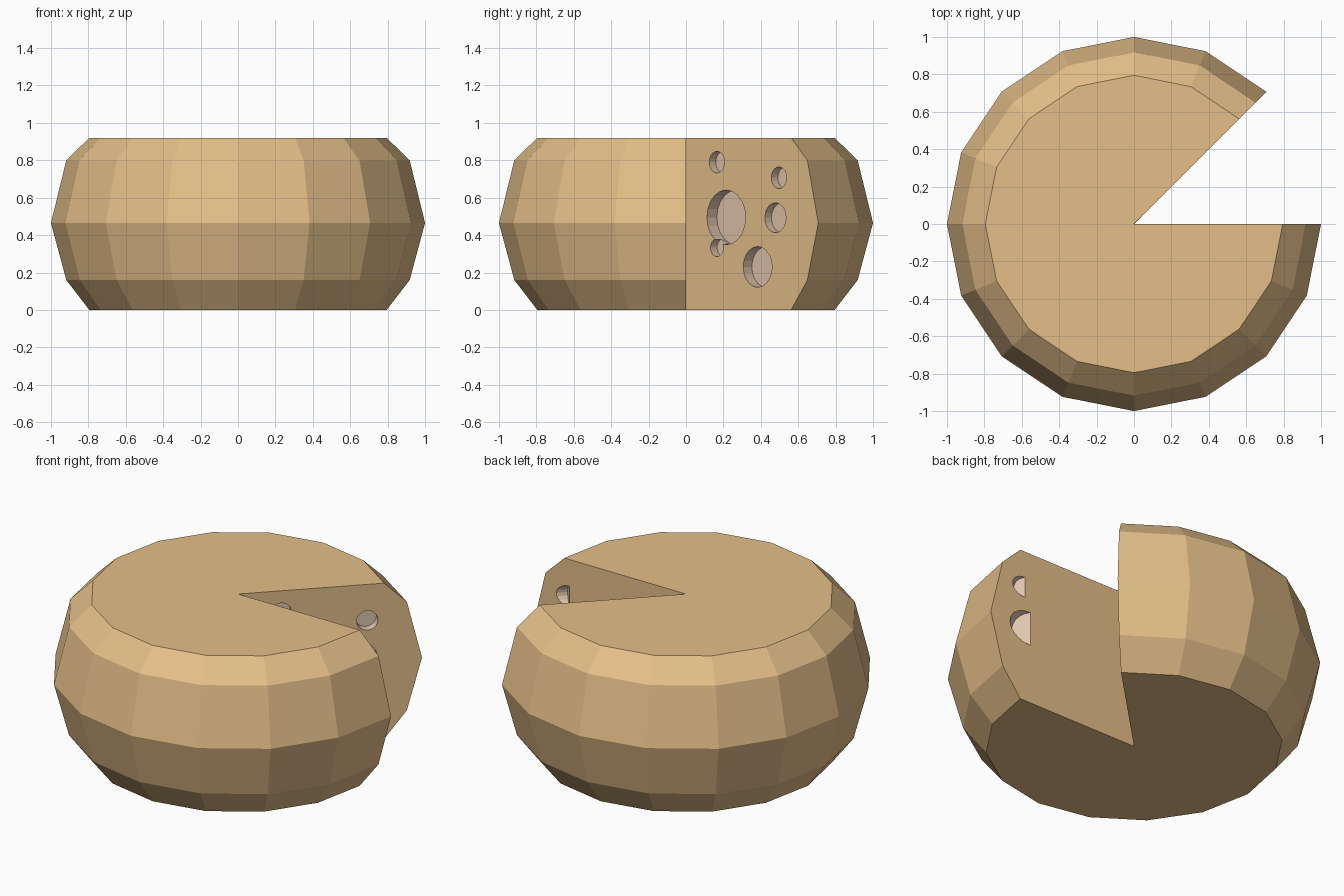
import bpy, bmesh
from math import cos, sin, pi
from mathutils import Matrix, Vector

if "Cube" in bpy.data.objects:
    bpy.data.objects.remove(bpy.data.objects["Cube"])

def material(name, color):
    m = bpy.data.materials.new(name)
    m.diffuse_color = color
    m.use_nodes = True
    m.node_tree.nodes["Principled BSDF"].inputs["Base Color"].default_value = m.diffuse_color
    return m

mats = [material("cheese", (0.78, 0.52, 0.25, 1)),
        material("hole_inside", (0.75, 0.56, 0.42, 1))]

def add_object(name, bm):
    bmesh.ops.recalc_face_normals(bm, faces=bm.faces)
    me = bpy.data.meshes.new(name)
    bm.to_mesh(me)
    bm.free()
    for m in mats:
        me.materials.append(m)
    ob = bpy.data.objects.new(name, me)
    bpy.context.collection.objects.link(ob)
    return ob

# Wheel: a 16-sided profile turned from 45 to 360 degrees, leaving the wedge open
profile = [(0.795, 0), (0.918, 0.16), (1.0, 0.465), (0.918, 0.80), (0.795, 0.92)]
bm = bmesh.new()
rings = []
for i in range(2, 17):
    a = i * pi / 8
    rings.append([bm.verts.new((r * cos(a), r * sin(a), z)) for r, z in profile])
low, high = bm.verts.new((0, 0, 0)), bm.verts.new((0, 0, 0.92))
for a, b in zip(rings, rings[1:]):
    for j in range(4):
        bm.faces.new((a[j], b[j], b[j + 1], a[j + 1]))
bm.faces.new([low] + [r[0] for r in rings])
bm.faces.new([high] + [r[-1] for r in rings])
for end in (rings[0], rings[-1]):
    bm.faces.new([low] + end + [high])
wheel = add_object("cheese_wheel", bm)

# Holes: each is a flat-bottomed cylinder cut, from floor point outward along an axis
def cut_hole(floor, axis, radius, length):
    axis = Vector(axis).normalized()
    bm = bmesh.new()
    rot = axis.to_track_quat('Z', 'Y').to_matrix().to_4x4()
    bmesh.ops.create_cone(bm, cap_ends=True, segments=20, radius1=radius, radius2=radius,
                          depth=length,
                          matrix=Matrix.Translation(Vector(floor) + axis * length / 2) @ rot)
    for f in bm.faces:
        f.material_index = 1
    cutter = add_object("hole_cutter", bm)
    cutter.hide_render = True
    mod = wheel.modifiers.new("hole", 'BOOLEAN')
    mod.operation = 'DIFFERENCE'
    mod.solver = 'EXACT'
    mod.object = cutter
    bpy.context.view_layer.objects.active = wheel
    bpy.ops.object.modifier_apply(modifier=mod.name)
    bpy.data.objects.remove(cutter)

# Round holes on the diagonal cut face: y, z, radius, depth
for y, z, r, d in [(0.215, 0.495, 0.146, 0.075), (0.165, 0.79, 0.058, 0.05),
                   (0.497, 0.707, 0.058, 0.05), (0.478, 0.493, 0.08, 0.05),
                   (0.383, 0.23, 0.109, 0.065), (0.165, 0.333, 0.048, 0.05)]:
    s = d * 0.7071
    cut_hole((y - s, y + s, z), (1, -1, 0), r, d + 0.03)

# Slanted half-round holes on the other cut face: x, z, radius
for x, z, r in [(0.76, 0.70, 0.062), (0.722, 0.457, 0.102)]:
    cut_hole((x, 0, z), (1, 1, 0), r, 0.2)
